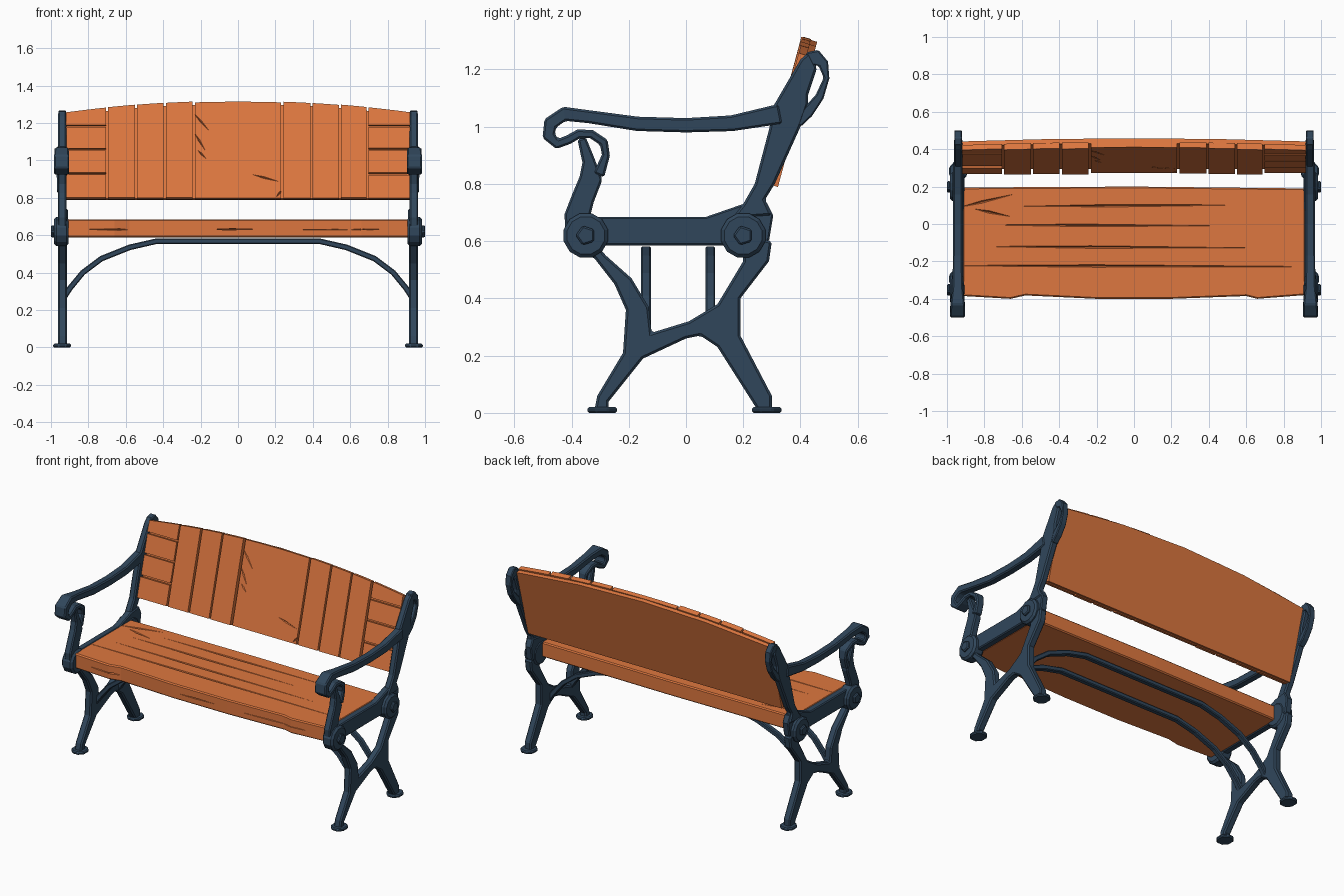
import bpy, bmesh, math, random
from mathutils import Vector

random.seed(4)
if "Cube" in bpy.data.objects:
    bpy.data.objects.remove(bpy.data.objects["Cube"], do_unlink=True)


def material(name, rgb):
    m = bpy.data.materials.new(name)
    m.use_nodes = True
    m.diffuse_color = (*rgb, 1)
    m.node_tree.nodes["Principled BSDF"].inputs["Base Color"].default_value = (*rgb, 1)
    return m


WOOD = material("orange_wood", (0.73, 0.185, 0.05))
IRON = material("dark_blue_iron", (0.03, 0.062, 0.105))


def finish(name, bm, mat, bevel=0.0):
    bmesh.ops.recalc_face_normals(bm, faces=bm.faces)
    mesh = bpy.data.meshes.new(name)
    bm.to_mesh(mesh)
    bm.free()
    mesh.materials.append(mat)
    obj = bpy.data.objects.new(name, mesh)
    bpy.context.collection.objects.link(obj)
    if bevel:
        mod = obj.modifiers.new("chamfer", "BEVEL")
        mod.width, mod.segments, mod.limit_method = bevel, 1, "ANGLE"
        mod.angle_limit = math.radians(40)
    return obj


def prism(name, outline, place, d0, d1, mat, bevel=0.0):
    """Flat outline (u, v) given thickness from depth d0 to d1."""
    bm = bmesh.new()
    rings = [[bm.verts.new(place(u, v, d)) for u, v in outline] for d in (d0, d1)]
    bm.faces.new(rings[0])
    bm.faces.new(rings[1])
    n = len(outline)
    for i in range(n):
        j = (i + 1) % n
        bm.faces.new((rings[0][i], rings[0][j], rings[1][j], rings[1][i]))
    return finish(name, bm, mat, bevel)


def ribbon(name, path, place, centre, thick, mat, bevel=0.0):
    """Rectangular bar along path points (u, v, width[, thickness])."""
    bm = bmesh.new()
    pts = [Vector(p[:2]) for p in path]
    rings = []
    for i, p in enumerate(path):
        t = (pts[min(i + 1, len(pts) - 1)] - pts[max(i - 1, 0)]).normalized()
        side = Vector((-t.y, t.x)) * p[2] / 2
        h = (p[3] if len(p) > 3 else thick) / 2
        a, b = pts[i] + side, pts[i] - side
        rings.append([bm.verts.new(place(q.x, q.y, centre + e))
                      for q, e in ((a, -h), (a, h), (b, h), (b, -h))])
    for r, s in zip(rings, rings[1:]):
        for k in range(4):
            bm.faces.new((r[k], r[(k + 1) % 4], s[(k + 1) % 4], s[k]))
    bm.faces.new(rings[0])
    bm.faces.new(rings[-1])
    return finish(name, bm, mat, bevel)


def disc(name, sides, place, u, v, ru, rv, d0, d1, bevel):
    ring = [(u + ru * math.cos(math.tau * (k + 0.5) / sides),
             v + rv * math.sin(math.tau * (k + 0.5) / sides)) for k in range(sides)]
    return prism(name, ring, place, d0, d1, IRON, bevel)


def carve(obj, place, cracks, depth, width, surface):
    """Cut tapering cracks (u0, v0, u1, v1) into the face at the given depth."""
    bm = bmesh.new()
    for u0, v0, u1, v1 in cracks:
        a, b = Vector((u0, v0)), Vector((u1, v1))
        m = a.lerp(b, 0.4)
        t = (b - a).normalized()
        s = Vector((-t.y, t.x)) * width
        ring = [bm.verts.new(place(*q, surface + e)) for q, e in
                ((m + s, 0), (m, depth), (m - s, 0), (m, -depth))]
        for tip in (a, b):
            end = bm.verts.new(place(*tip, surface))
            for k in range(4):
                bm.faces.new((ring[k], ring[(k + 1) % 4], end))
    cutter = finish("crack_cutter", bm, WOOD)
    cutter.hide_render = True
    mod = obj.modifiers.new("cracks", "BOOLEAN")
    mod.operation, mod.solver, mod.object = "DIFFERENCE", "EXACT", cutter
    mod.use_self = True
    deps = bpy.context.evaluated_depsgraph_get()
    baked = bpy.data.meshes.new_from_object(obj.evaluated_get(deps))
    obj.modifiers.clear()
    obj.data = baked
    bpy.data.objects.remove(cutter, do_unlink=True)


# Iron side frames: profiles are (y, z)
LEGS = [(-0.32, 0.01), (-0.31, 0.06), (-0.22, 0.21), (-0.21, 0.36), (-0.25, 0.45),
        (-0.32, 0.54), (-0.42, 0.58), (-0.36, 0.64), (-0.28, 0.55), (-0.19, 0.47),
        (-0.13, 0.37), (-0.12, 0.28), (0.01, 0.32), (0.11, 0.38), (0.2, 0.53),
        (0.2, 0.62), (0.3, 0.6), (0.29, 0.53), (0.19, 0.4), (0.19, 0.27),
        (0.3, 0.06), (0.3, 0.01), (0.25, 0.01), (0.11, 0.23), (0.05, 0.27),
        (0, 0.26), (-0.15, 0.19), (-0.27, 0.04), (-0.27, 0.01)]
RAIL = [(-0.36, 0.685), (0.07, 0.685), (0.2, 0.73), (0.28, 0.74), (0.305, 0.69),
        (0.29, 0.6), (0.2, 0.585), (-0.36, 0.585)]
UPRIGHT = [(0.16, 0.68), (0.2, 0.73), (0.24, 0.8), (0.29, 0.99), (0.307, 1.075),
           (0.4, 1.235), (0.43, 1.262), (0.458, 1.206), (0.427, 1.112), (0.427, 1.077),
           (0.4, 1), (0.364, 0.92), (0.31, 0.8), (0.276, 0.745), (0.3, 0.69)]
LOOP = [(0.425, 1.235, 0.05), (0.455, 1.242, 0.055), (0.48, 1.22, 0.036),
        (0.491, 1.17, 0.02), (0.467, 1.105, 0.03), (0.425, 1.05, 0.04), (0.39, 1.01, 0.03)]
ARM = [(0.33, 1.045, 0.07), (0.16, 1.012, 0.055), (0, 1.005, 0.05), (-0.17, 1.01, 0.05),
       (-0.34, 1.035, 0.045, 0.055), (-0.425, 1.045, 0.05, 0.075),
       (-0.474, 1.012, 0.05, 0.08), (-0.48, 0.968, 0.045, 0.08),
       (-0.45, 0.94, 0.036, 0.08), (-0.41, 0.955, 0.032, 0.075),
       (-0.375, 0.975, 0.032, 0.07), (-0.33, 0.974, 0.03, 0.07),
       (-0.287, 0.945, 0.032, 0.06), (-0.28, 0.9, 0.028), (-0.305, 0.83, 0.04)]
SUPPORT = [(-0.365, 0.96, 0.03), (-0.34, 0.88, 0.045), (-0.332, 0.82, 0.08),
           (-0.36, 0.75, 0.08), (-0.38, 0.69, 0.09), (-0.37, 0.62, 0.1)]

for label, sgn in (("left", 1), ("right", -1)):
    def side(y, z, d, sgn=sgn):
        return Vector((sgn * d, y, z))

    def ground(x, y, d, sgn=sgn):
        return Vector((sgn * x, y, d))

    prism(label + "_legs", LEGS, side, 0.915, 0.963, IRON, 0.008)
    prism(label + "_seat_rail", RAIL, side, 0.91, 0.955, IRON, 0.006)
    prism(label + "_back_upright", UPRIGHT, side, 0.918, 0.962, IRON, 0.008)
    ribbon(label + "_upright_loop", LOOP, side, 0.94, 0.042, IRON, 0.005)
    ribbon(label + "_armrest", ARM, side, 0.943, 0.05, IRON, 0.007)
    ribbon(label + "_arm_support", SUPPORT, side, 0.94, 0.046, IRON, 0.007)
    for end, y, foot_y in (("front", -0.35, -0.293), ("rear", 0.2, 0.282)):
        disc(f"{label}_{end}_boss", 12, side, y, 0.62, 0.08, 0.08, 0.905, 0.983, 0.012)
        disc(f"{label}_{end}_bolt", 5, side, y, 0.62, 0.036, 0.036, 0.98, 1.0, 0.006)
        disc(f"{label}_{end}_foot", 8, ground, 0.94, foot_y, 0.052, 0.056, 0, 0.02, 0.006)


# Arched braces beneath the seat
HALF = [(0.935, 0.26), (0.9, 0.315), (0.83, 0.4), (0.73, 0.475), (0.58, 0.535), (0.44, 0.567)]
ARCH = [(-x, z, 0.03) for x, z in HALF] + [(x, z, 0.03) for x, z in reversed(HALF)]
for end, y in (("front", -0.14), ("rear", 0.085)):
    ribbon(end + "_brace", ARCH, lambda x, z, d: Vector((x, d, z)), y, 0.034, IRON, 0.005)


# Seat slab with a slightly worn front edge and long cracks
def flat(x, y, d):
    return Vector((x, y, d))


def upright_face(x, z, d):
    return Vector((x, d, z))


SEAT = [(-0.915, 0.195), (0, 0.2), (0.915, 0.19), (0.915, -0.38), (0.72, -0.395),
        (0.66, -0.4), (0.6, -0.385), (0.2, -0.4), (-0.2, -0.4), (-0.58, -0.382),
        (-0.66, -0.4), (-0.915, -0.385)]
seat = prism("seat", SEAT, flat, 0.588, 0.685, WOOD, 0.007)
carve(seat, flat, [(-0.6, 0.095, 0.6, 0.102), (-0.78, -0.005, 0.45, -0.01),
                   (-0.83, -0.12, 0.67, -0.128), (-1.05, -0.222, 1.05, -0.228),
                   (-0.93, 0.09, -0.64, 0.16), (-0.85, 0.08, -0.66, 0.04)], 0.018, 0.007, 0.685)
carve(seat, upright_face, [(-0.85, 0.632, -0.3, 0.628), (-0.2, 0.63, 0.2, 0.634),
                           (0.3, 0.628, 0.85, 0.632)], 0.015, 0.005, -0.395)


# Leaning backrest: full sheet behind, planks in front
def lean(x, z, d):
    return Vector((x, 0.268 + 0.27 * (z - 0.8) + d, z - 0.3 * d))


def crown(x):
    return 1.32 - 0.062 * (x / 0.92) ** 2


def board(name, x0, x1, z0, z1, d0, d1, drop=0.0):
    """Board from x0 to x1; its top follows the crown when z1 is None."""
    xs = [x1 + (x0 - x1) * k / 4 for k in range(5)]
    top = [(x, crown(x) - drop if z1 is None else z1) for x in xs]
    return prism(name, [(x0, z0), (x1, z0)] + top, lean, d0, d1, WOOD)


board("back_sheet", -0.92, 0.92, 0.805, None, 0.026, 0.052, 0.008)
JOINTS = [-0.7, -0.545, -0.392, -0.237, 0.237, 0.393, 0.545, 0.693]
GAP = 0.006
for i, (a, b) in enumerate(zip(JOINTS, JOINTS[1:])):
    plank = board(f"back_plank_{i + 1}", a + GAP, b - GAP, 0.8, None,
                  random.uniform(-0.004, 0.004), 0.03, random.uniform(0, 0.006))
    if b - a > 0.4:
        carve(plank, lean, [(-0.25, 1.27, -0.13, 1.13), (-0.24, 1.16, -0.16, 1.03),
                            (-0.22, 1.06, -0.16, 1.0), (0.06, 0.93, 0.25, 0.88),
                            (0.2, 0.8, 0.25, 0.86)], 0.012, 0.007, 0)

# Short horizontal slats at both ends of the backrest
LEVELS = [0.8, 0.93, 1.06, 1.185, None]
for label, x0, x1 in (("right", -0.92, -0.7 - GAP), ("left", 0.693 + GAP, 0.92)):
    for i, (lo, hi) in enumerate(zip(LEVELS, LEVELS[1:])):
        board(f"{label}_end_slat_{i + 1}", x0, x1, lo + (GAP if i else 0),
              hi - GAP if hi else None, random.uniform(-0.003, 0.005), 0.03)
